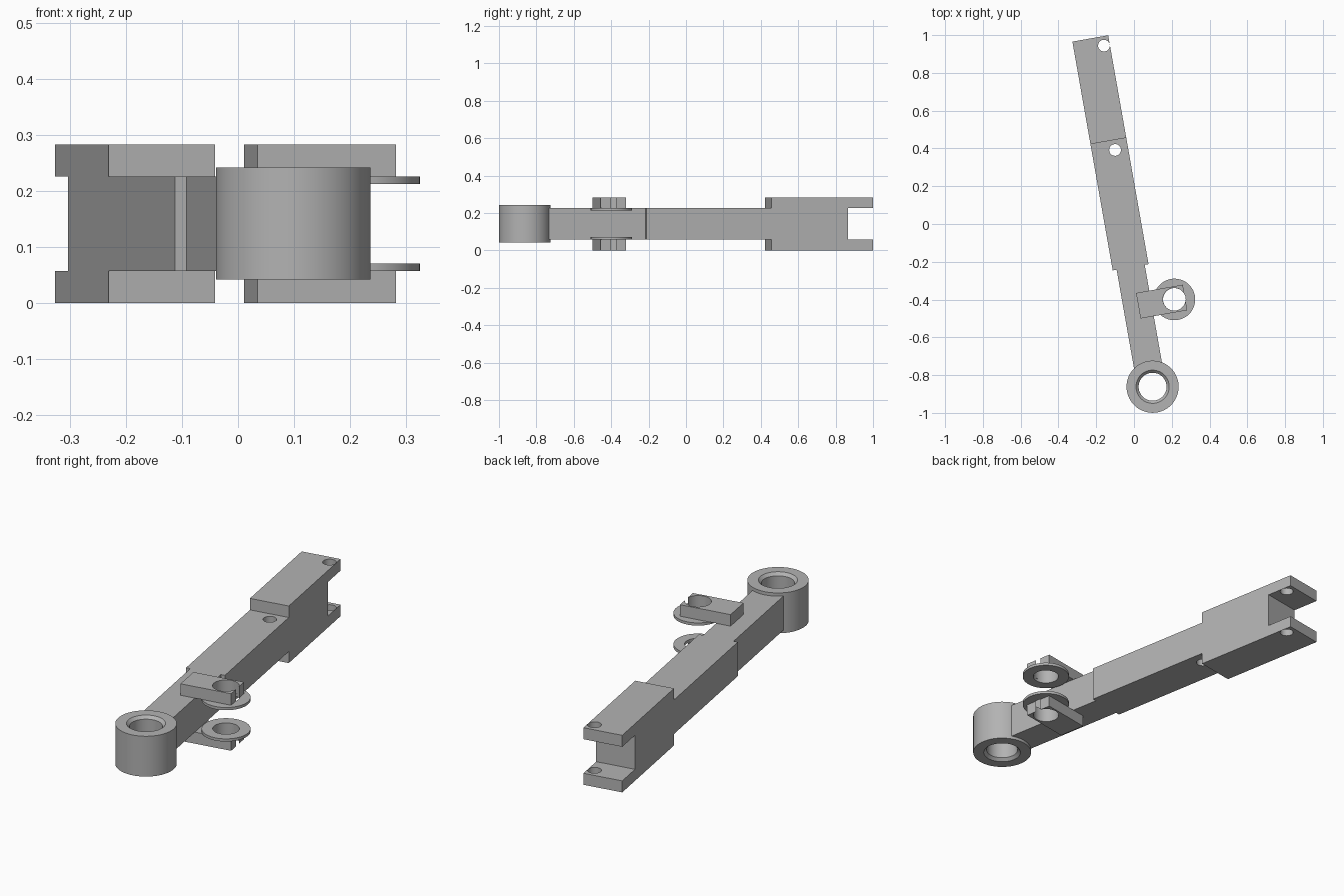
import bpy, bmesh, math
from mathutils import Matrix

if "Cube" in bpy.data.objects:
    bpy.data.objects.remove(bpy.data.objects["Cube"], do_unlink=True)

# One plain metal colour
metal = bpy.data.materials.new("grey metal")
metal.use_nodes = True
metal.diffuse_color = (0.45, 0.45, 0.45, 1)
metal.node_tree.nodes["Principled BSDF"].inputs["Base Color"].default_value = (0.45, 0.45, 0.45, 1)

# The arm's own frame: origin at the ring, y along the arm
PLACE = Matrix.Translation((0.0985, -0.8615, 0)) @ Matrix.Rotation(math.radians(10), 4, 'Z')
MID = 0.1415
SIDES = 64


def finish(name, bm):
    bmesh.ops.recalc_face_normals(bm, faces=bm.faces)
    mesh = bpy.data.meshes.new(name)
    bm.to_mesh(mesh)
    bm.free()
    mesh.materials.append(metal)
    obj = bpy.data.objects.new(name, mesh)
    bpy.context.collection.objects.link(obj)
    obj.matrix_world = PLACE
    return obj


def activate(obj):
    bpy.ops.object.select_all(action='DESELECT')
    obj.select_set(True)
    bpy.context.view_layer.objects.active = obj


def smooth(obj):
    activate(obj)
    bpy.ops.object.shade_smooth_by_angle(angle=math.radians(30))


def extrude_side(name, profile, x0, x1):
    """Extrude a (y, z) outline across the arm from x0 to x1."""
    bm = bmesh.new()
    face = bm.faces.new([bm.verts.new((x0, y, z)) for y, z in profile])
    ext = bmesh.ops.extrude_face_region(bm, geom=[face])
    moved = [v for v in ext["geom"] if isinstance(v, bmesh.types.BMVert)]
    bmesh.ops.translate(bm, verts=moved, vec=(x1 - x0, 0, 0))
    return finish(name, bm)


def block(name, x0, x1, y0, y1, z0, z1):
    return extrude_side(name, [(y0, z0), (y1, z0), (y1, z1), (y0, z1)], x0, x1)


def lathe(name, profile, x, y):
    """Spin a closed (radius, z) outline about a vertical axis."""
    bm = bmesh.new()
    rings = []
    for i in range(SIDES):
        a = math.tau * i / SIDES
        rings.append([bm.verts.new((x + r * math.cos(a), y + r * math.sin(a), z)) for r, z in profile])
    n = len(profile)
    for i, ring in enumerate(rings):
        nxt = rings[(i + 1) % SIDES]
        for j in range(n):
            k = (j + 1) % n
            bm.faces.new((ring[j], nxt[j], nxt[k], ring[k]))
    obj = finish(name, bm)
    smooth(obj)
    return obj


def drill(obj, x, y, radius):
    """Cut a vertical round hole right through."""
    bm = bmesh.new()
    bmesh.ops.create_cone(bm, cap_ends=True, segments=SIDES, radius1=radius, radius2=radius, depth=1,
                          matrix=Matrix.Translation((x, y, MID)))
    cutter = finish("hole_cutter", bm)
    cutter.hide_render = True
    mod = obj.modifiers.new("hole", 'BOOLEAN')
    mod.operation = 'DIFFERENCE'
    mod.solver = 'EXACT'
    mod.object = cutter
    bpy.context.view_layer.update()
    activate(obj)
    bpy.ops.object.modifier_apply(modifier=mod.name)
    bpy.data.objects.remove(cutter, do_unlink=True)
    smooth(obj)


# Chamfered ring at the front end
R, HOLE, CH, Z0, Z1 = 0.138, 0.074, 0.014, 0.042, 0.242
lathe("end_ring", [(R, Z0), (R, Z1), (HOLE + CH, Z1), (HOLE, Z1 - CH),
                   (HOLE, Z0 + CH), (HOLE + CH, Z0)], 0, 0)

# Arm: narrow neck, then the wider beam with a pin hole
LOW, HIGH = 0.057, 0.226
block("neck", -0.08, 0.071, 0.105, 0.643, LOW, HIGH)
beam = block("beam", -0.101, 0.0915, 0.643, 1.322, LOW, HIGH)
drill(beam, 0.022, 1.269, 0.031)

# Fork at the back end: an open slot between two drilled cheeks
BACK, TOP = 1.873, 2 * MID
fork = extrude_side("fork", [(1.322, 0), (BACK, 0), (BACK, LOW), (1.737, LOW),
                             (1.737, HIGH), (BACK, HIGH), (BACK, TOP), (1.322, TOP)], -0.101, 0.0915)
drill(fork, 0.06, 1.823, 0.031)

# Side bracket: a lug and a washer above and below the arm
for side, sign in (("upper", 1), ("lower", -1)):
    inner, outer, washer = [MID + sign * d for d in (HIGH - MID, MID, HIGH - MID - 0.0135)]
    lug = block(side + "_lug", 0, 0.251, 0.367, 0.504, min(inner, outer), max(inner, outer))
    drill(lug, 0.193, 0.436, 0.06)
    lathe(side + "_washer", [(0.11, washer), (0.11, inner), (0.06, inner), (0.06, washer)], 0.194, 0.435)
